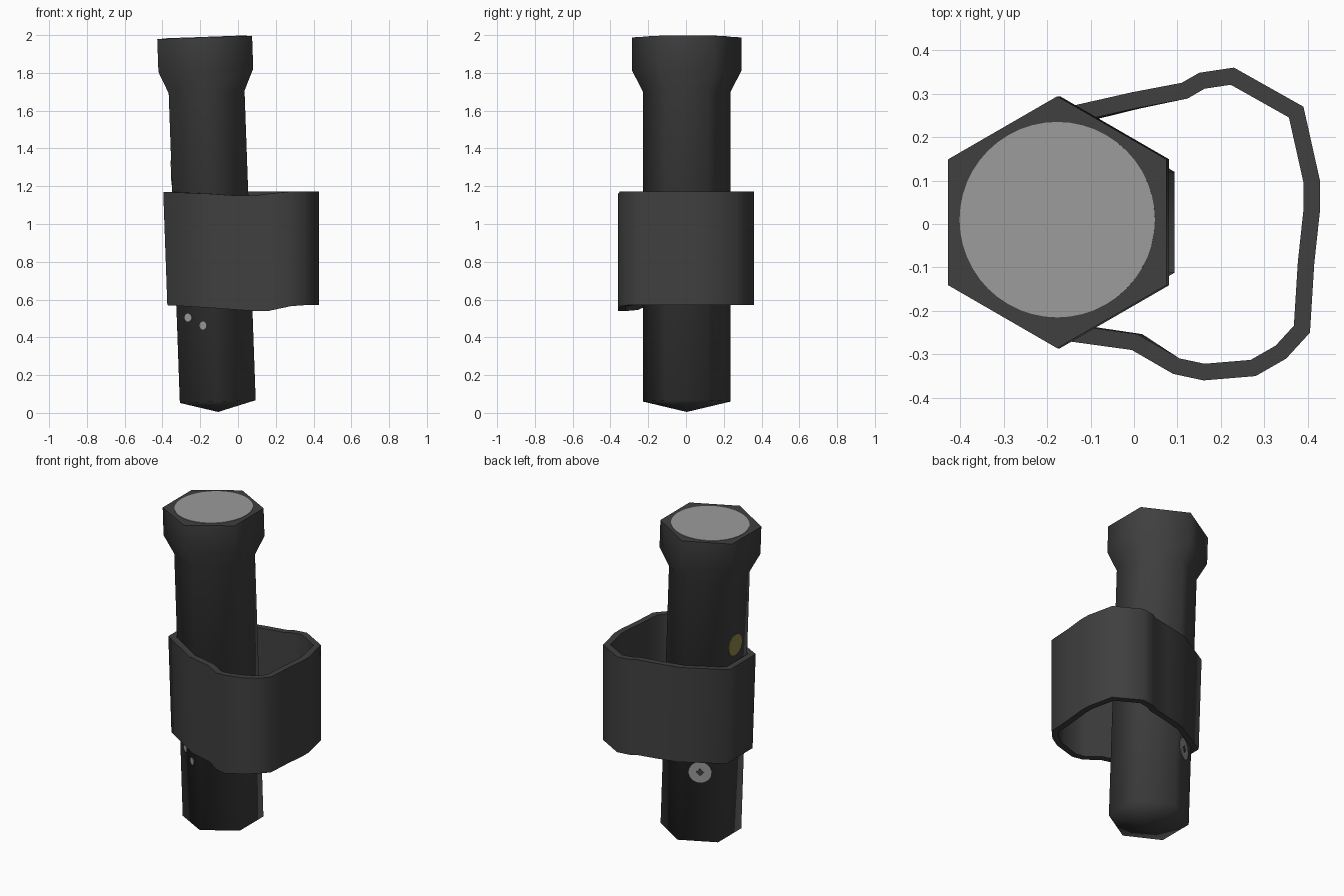
import bpy, bmesh, math
from mathutils import Matrix, Vector

if "Cube" in bpy.data.objects:
    bpy.data.objects.remove(bpy.data.objects["Cube"])


def material(name, rgb):
    m = bpy.data.materials.new(name)
    m.diffuse_color = (*rgb, 1)
    m.use_nodes = True
    m.node_tree.nodes["Principled BSDF"].inputs["Base Color"].default_value = m.diffuse_color
    return m


BLACK = material("black rubber", (0.05, 0.05, 0.05))
GREY = material("lens grey", (0.33, 0.33, 0.33))
YELLOW = material("button yellow", (0.27, 0.24, 0.06))

# The torch leans slightly towards -x
LEAN = -0.036
TILT = Matrix.Translation((-0.105, 0.004, 0)) @ Matrix.Rotation(LEAN, 4, 'Y')


def finish(name, bm, mat, angle=65):
    bmesh.ops.recalc_face_normals(bm, faces=bm.faces)
    me = bpy.data.meshes.new(name)
    bm.to_mesh(me)
    bm.free()
    me.materials.append(mat)
    me.polygons.foreach_set("use_smooth", [True] * len(me.polygons))
    me.set_sharp_from_angle(angle=math.radians(angle))
    ob = bpy.data.objects.new(name, me)
    bpy.context.collection.objects.link(ob)
    return ob


def torch_body():
    # six-sided lathe, corners towards +-y, pointed tail
    profile = [(0.232, 0.06), (0.232, 1.70), (0.29, 1.815), (0.29, 1.989)]
    bm = bmesh.new()
    rings = []
    for r, z in profile:
        rings.append([bm.verts.new((r * math.cos(a), r * math.sin(a), z))
                      for a in (math.radians(30 + 60 * i) for i in range(6))])
    for lo, hi in zip(rings, rings[1:]):
        for i in range(6):
            j = (i + 1) % 6
            bm.faces.new((lo[i], lo[j], hi[j], hi[i]))
    tip = bm.verts.new((0, 0, 0.005))
    for i in range(6):
        bm.faces.new((tip, rings[0][(i + 1) % 6], rings[0][i]))
    bm.faces.new(rings[-1])
    bm.transform(TILT)
    finish("torch_body", bm, BLACK, 80)


def disc(name, mat, radius, place, sides=32, depth=0.006):
    bm = bmesh.new()
    bmesh.ops.create_cone(bm, cap_ends=True, segments=sides, radius1=radius,
                          radius2=radius, depth=depth)
    bm.transform(TILT @ place)
    finish(name, bm, mat, 40)


def on_side(azimuth, along, z, lift=0.0):
    # placement on one of the flat sides of the shaft
    return (Matrix.Rotation(math.radians(azimuth), 4, 'Z')
            @ Matrix.Translation((0.201 + lift, along, z))
            @ Matrix.Rotation(math.pi / 2, 4, 'Y'))


torch_body()
disc("lens", GREY, 0.225, Matrix.Translation((0, 0.006, 1.989)), 48)
disc("button", YELLOW, 0.065, on_side(180, -0.01, 1.28))
disc("side_ring", GREY, 0.066, on_side(120, 0, 0.50))
disc("side_ring_centre", BLACK, 0.025, on_side(120, 0, 0.50, 0.002), 4)
disc("front_dot_upper", GREY, 0.022, on_side(-120, -0.045, 0.51), 12)
disc("front_dot_lower", GREY, 0.022, on_side(-120, 0.045, 0.465), 12)

# Strap: outer outline seen from above, (x, y, bottom z, top z, follows lean)
STRAP = [
    (-0.385, 0.13, 0.57, 1.17, 1), (-0.385, -0.13, 0.57, 1.17, 1),
    (-0.14, -0.27, 0.555, 1.16, 1), (0.0, -0.29, 0.545, 1.15, 0.5),
    (0.09, -0.345, 0.54, 1.15, 0), (0.16, -0.36, 0.54, 1.16, 0),
    (0.28, -0.35, 0.565, 1.172, 0), (0.35, -0.31, 0.57, 1.172, 0),
    (0.405, -0.25, 0.57, 1.172, 0), (0.415, -0.09, 0.57, 1.172, 0),
    (0.428, 0.03, 0.57, 1.172, 0), (0.428, 0.10, 0.57, 1.172, 0),
    (0.39, 0.27, 0.57, 1.172, 0), (0.23, 0.36, 0.57, 1.172, 0),
    (0.15, 0.348, 0.57, 1.172, 0), (0.11, 0.325, 0.57, 1.172, 0),
    (0.0, 0.303, 0.57, 1.172, 0.5), (-0.14, 0.27, 0.57, 1.172, 1),
]


def strap():
    n, thick = len(STRAP), 0.038
    bm = bmesh.new()
    loops = []
    for i, (x, y, lo, hi, lean) in enumerate(STRAP):
        p = Vector((x, y))
        d1 = (p - Vector(STRAP[i - 1][:2])).normalized()
        d2 = (Vector(STRAP[(i + 1) % n][:2]) - p).normalized()
        t = (d1 + d2).normalized()
        inward = Vector((-t.y, t.x)) * thick / max(t.dot(d1), 0.6)
        q = p + inward
        shift = lambda z: lean * LEAN * -1 * (0.87 - z) * -1 * -1
        loops.append([bm.verts.new((c.x + shift(z), c.y, z))
                      for c, z in ((p, lo), (p, hi), (q, hi), (q, lo))])
    for i in range(n):
        a, b = loops[i], loops[(i + 1) % n]
        for k in range(4):
            m = (k + 1) % 4
            bm.faces.new((a[k], b[k], b[m], a[m]))
    finish("hand_strap", bm, BLACK, 65)


strap()
